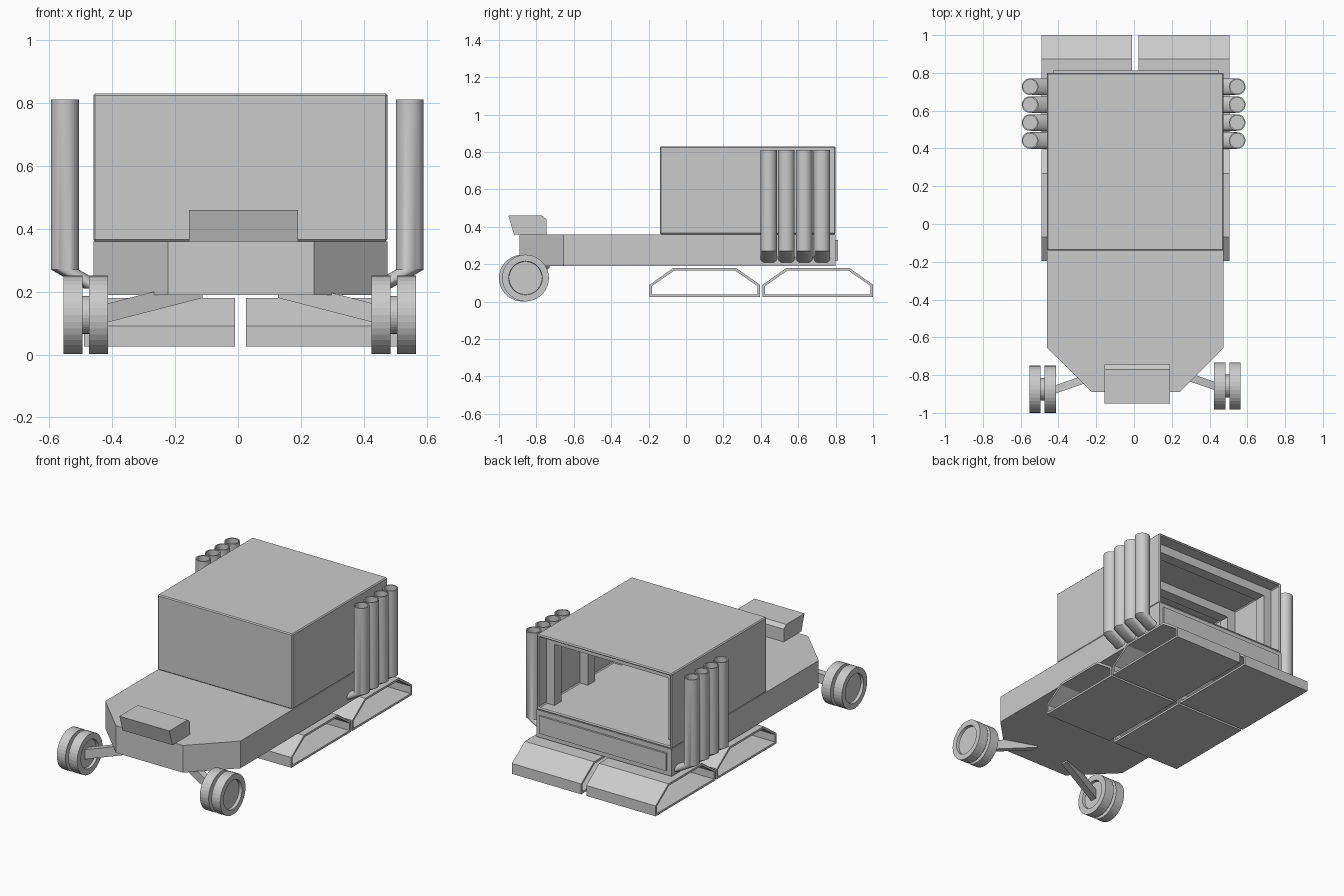
import bpy, bmesh, math
from mathutils import Vector

if "Cube" in bpy.data.objects:
    bpy.data.objects.remove(bpy.data.objects["Cube"])

CX = 0.0075  # the body sits slightly off centre


def finish(name, bm, smooth=False):
    bmesh.ops.recalc_face_normals(bm, faces=bm.faces[:])
    me = bpy.data.meshes.new(name)
    bm.to_mesh(me)
    bm.free()
    ob = bpy.data.objects.new(name, me)
    bpy.context.collection.objects.link(ob)
    if smooth:
        bpy.ops.object.select_all(action='DESELECT')
        ob.select_set(True)
        bpy.context.view_layer.objects.active = ob
        bpy.ops.object.shade_smooth_by_angle(angle=math.radians(35))
    return ob


def loft(name, rings, caps=True, closed=False, smooth=False):
    """Skin a list of equally long point rings."""
    bm = bmesh.new()
    vs = [[bm.verts.new(p) for p in r] for r in rings]
    n = len(vs[0])
    pairs = list(zip(vs, vs[1:])) + ([(vs[-1], vs[0])] if closed else [])
    for a, b in pairs:
        for i in range(n):
            j = (i + 1) % n
            bm.faces.new((a[i], a[j], b[j], b[i]))
    if caps and not closed:
        bm.faces.new(vs[0])
        bm.faces.new(vs[-1])
    return finish(name, bm, smooth)


def prism(name, pts, axis, a, b):
    """Extrude a 2D profile along an axis from a to b."""
    place = {'x': lambda u, v, t: (t, u, v),
             'y': lambda u, v, t: (u, t, v),
             'z': lambda u, v, t: (u, v, t)}[axis]
    return loft(name, [[place(u, v, t) for u, v in pts] for t in (a, b)])


def box(name, x0, x1, y0, y1, z0, z1):
    return prism(name, [(x0, y0), (x1, y0), (x1, y1), (x0, y1)], 'z', z0, z1)


def circle(r, n):
    return [(r * math.cos(2 * math.pi * i / n), r * math.sin(2 * math.pi * i / n)) for i in range(n)]


# Chassis with tapered nose
prism("chassis", [(-0.46, 0.80), (-0.46, -0.655), (-0.222, -0.89),
                  (0.242, -0.89), (0.475, -0.655), (0.475, 0.80)], 'z', 0.19, 0.36)

# Cargo box, open at the rear
cargo = box("cargo_box", -0.46, 0.475, -0.14, 0.80, 0.36, 0.83)
bm = bmesh.new()
bm.from_mesh(cargo.data)
back = max(bm.faces, key=lambda f: f.calc_center_median().y)
bmesh.ops.inset_individual(bm, faces=[back], thickness=0.02)
inner = bmesh.ops.extrude_discrete_faces(bm, faces=[back])["faces"][0]
bmesh.ops.translate(bm, verts=inner.verts[:], vec=(0, -0.92, 0))
bm.to_mesh(cargo.data)
bm.free()
bev = cargo.modifiers.new("edge_bevel", 'BEVEL')
bev.width = 0.006
bev.segments = 1

# Arched ribs inside the cargo box
x0, x1, zb, zt, t = -0.442, 0.457, 0.375, 0.812, 0.055
arch = [(x0, zb), (x0, zt), (x1, zt), (x1, zb), (x1 - t, zb),
        (x1 - t, zt - t), (x0 + t, zt - t), (x0 + t, zb)]
for k, y in enumerate((0.03, 0.36, 0.69)):
    prism(f"cargo_rib_{k}", arch, 'y', y - 0.035, y + 0.035)

# Rear panel and nose block
box("rear_panel", -0.43, 0.45, 0.79, 0.812, 0.22, 0.33)
prism("nose_block", [(-0.92, 0.36), (-0.95, 0.46), (-0.77, 0.46),
                     (-0.745, 0.44), (-0.745, 0.36)], 'x', -0.155, 0.19)


# Hollow skid pods, two per side
def pod_profile(c, d):
    return [(c - 0.295 + d, 0.025 + d), (c - 0.295 + d, 0.09 - d * 0.5),
            (c - 0.168 + d * 0.5, 0.18 - d), (c + 0.168 - d * 0.5, 0.18 - d),
            (c + 0.295 - d, 0.09 - d * 0.5), (c + 0.295 - d, 0.025 + d)]


for side, xa, xb in (("left", -0.49, -0.01), ("right", 0.505, 0.025)):
    for end, c in (("front", 0.1), ("rear", 0.705)):
        rings = [[(x, y, z) for y, z in pod_profile(c, d)]
                 for x, d in ((xa, 0), (xb, 0), (xb, 0.013), (xa, 0.013))]
        loft(f"{end}_{side}_pod", rings, closed=True)

# Twin front wheels (lathed) and their struts
wheel = [(0.018, 0.088), (0.0, 0.09), (0.0, 0.125), (0.06, 0.125), (0.06, 0.06),
         (0.08, 0.06), (0.08, 0.125), (0.141, 0.125), (0.141, 0.088), (0.125, 0.085)]
for side, s, xo, yc in (("left", -1, -0.554, -0.875), ("right", 1, 0.565, -0.858)):
    rings = [[(xo - s * d, yc + a, 0.126 + b) for a, b in circle(r, 36)] for d, r in wheel]
    loft(f"{side}_wheel_pair", rings)
    p = Vector((s * 0.45 + CX, yc - 0.01, 0.125))
    q = Vector((s * 0.12 + CX, yc + 0.105, 0.21))
    sq = [(-0.022, -0.03), (0.022, -0.03), (0.022, 0.03), (-0.022, 0.03)]
    loft(f"{side}_strut", [[e + Vector((0, a, b)) for a, b in sq] for e in (p, q)])

# Exhaust stacks with hollow tops, bent into the body at the bottom
for side, s, xc in (("left", -1, -0.55), ("right", 1, 0.546)):
    for k in range(4):
        yc = 0.442 + 0.095 * k
        path = [(-s * 0.105, 0.21, 0.044), (0, 0.27, 0.044), (0, 0.81, 0.044),
                (0, 0.81, 0.037), (0, 0.74, 0.037)]
        loft(f"{side}_exhaust_{k}", [[(xc + dx + a, yc + b, z) for a, b in circle(r, 32)]
                                     for dx, z, r in path], smooth=True)
